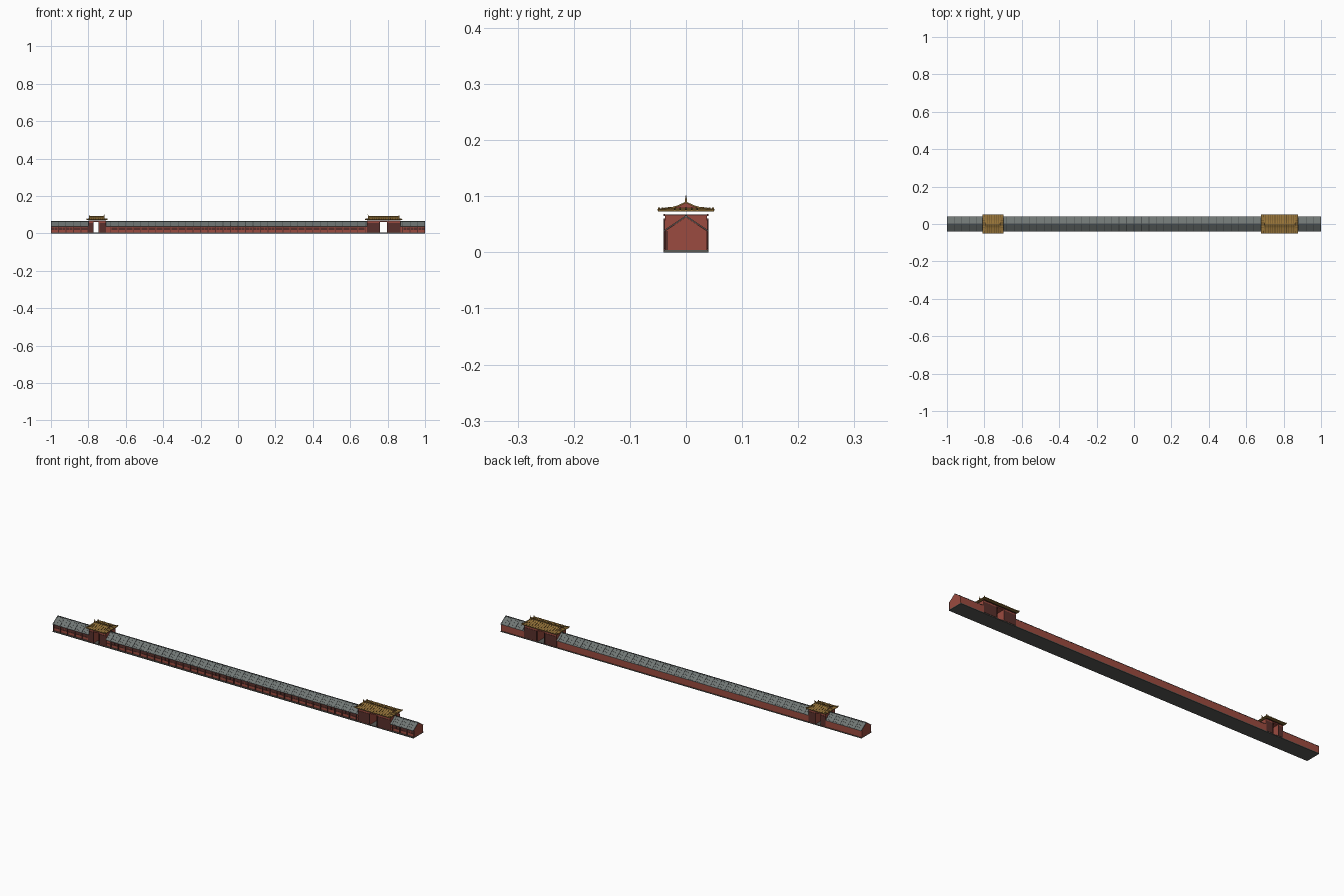
import bpy, bmesh
from mathutils import Vector

if "Cube" in bpy.data.objects:
    bpy.data.objects.remove(bpy.data.objects["Cube"])


def mat(name, rgb):
    m = bpy.data.materials.new(name)
    m.diffuse_color = (*rgb, 1)
    m.use_nodes = True
    m.node_tree.nodes["Principled BSDF"].inputs["Base Color"].default_value = m.diffuse_color
    return m


RED = mat("red_plaster", (0.33, 0.07, 0.05))
DARK = mat("dark_timber", (0.10, 0.03, 0.025))
GREY = mat("grey_tile", (0.16, 0.18, 0.175))
SLATE = mat("dark_tile", (0.07, 0.08, 0.08))
STONE = mat("stone", (0.10, 0.10, 0.09))
GOLD = mat("gold_tile", (0.30, 0.17, 0.04))
BRONZE = mat("gold_edge", (0.13, 0.075, 0.02))


class Part:
    """Collects simple solids into one object."""
    def __init__(self, name, material):
        self.name, self.material, self.bm = name, material, bmesh.new()

    def prism(self, profile, x0, x1):
        # closed (y, z) profile extruded along x
        a = [self.bm.verts.new((x0, y, z)) for y, z in profile]
        b = [self.bm.verts.new((x1, y, z)) for y, z in profile]
        self.bm.faces.new(a)
        self.bm.faces.new(b[::-1])
        n = len(a)
        for i in range(n):
            j = (i + 1) % n
            self.bm.faces.new((a[i], b[i], b[j], a[j]))

    def box(self, x0, x1, y0, y1, z0, z1):
        self.prism([(y0, z0), (y1, z0), (y1, z1), (y0, z1)], x0, x1)

    def beam(self, p, q, w, h):
        # slanted bar from p to q
        p, q = Vector(p), Vector(q)
        d = q - p
        s = Vector((d.y, -d.x, 0)).normalized() * w / 2
        u = Vector((0, 0, h))
        ends = [[self.bm.verts.new(c + o) for o in (-s, s, s + u, u - s)] for c in (p, q)]
        self.bm.faces.new(ends[0])
        self.bm.faces.new(ends[1][::-1])
        for i in range(4):
            j = (i + 1) % 4
            self.bm.faces.new((ends[0][i], ends[1][i], ends[1][j], ends[0][j]))

    def done(self):
        bmesh.ops.recalc_face_normals(self.bm, faces=self.bm.faces)
        me = bpy.data.meshes.new(self.name)
        self.bm.to_mesh(me)
        self.bm.free()
        me.materials.append(self.material)
        bpy.context.collection.objects.link(bpy.data.objects.new(self.name, me))


GATES = [("left_gate", -0.80, -0.706, -0.772, -0.745), ("right_gate", 0.69, 0.87, 0.758, 0.796)]
SPANS = [(-1.0, -0.80), (-0.706, 0.69), (0.87, 1.0)]
BAY = 0.04

# continuous stone base
base = Part("stone_base", STONE)
base.box(-1, 1, -0.04, 0.04, 0, 0.004)
base.done()

# long gallery: walls, posts, windows and tiled roof
wall = Part("gallery_walls", RED)
posts = Part("gallery_posts", DARK)
panes = Part("gallery_windows", DARK)
roof = Part("gallery_roof", GREY)
ribs = Part("gallery_roof_ribs", SLATE)
rolls = Part("gallery_tile_rolls", GREY)
for x0, x1 in SPANS:
    wall.prism([(-0.032, 0.004), (0.037, 0.004), (0.037, 0.038), (0, 0.063),
                (-0.037, 0.038), (-0.032, 0.038)], x0, x1)
    posts.box(x0, x1, -0.037, -0.032, 0.034, 0.0378)
    posts.box(x0, x1, -0.034, -0.031, 0.018, 0.0195)
    roof.prism([(-0.04, 0.0365), (0, 0.0632), (0.04, 0.0365), (0.04, 0.038),
                (0, 0.065), (-0.04, 0.038)], x0, x1)
    ribs.box(x0, x1, -0.0015, 0.0015, 0.0635, 0.0662)
for i in range(201):
    x = -1 + i * BAY / 4
    for x0, x1 in SPANS:
        if not x0 - 1e-4 <= x <= x1 + 1e-4:
            continue
        big = i % 4 == 0
        w = 0.0016 if big else 0.001
        xc = min(max(x, x0 + w), x1 - w)
        for s in (-1, 1):
            (ribs if big else rolls).beam((xc, s * 0.04, 0.0375), (xc, 0, 0.0645), 2 * w,
                                          0.0014 if big else 0.0009)
        if big:
            c = min(max(x, x0 + 0.002), x1 - 0.002)
            posts.box(c - 0.002, c + 0.002, -0.037, -0.0325, 0.004, 0.036)
            if x + BAY <= x1 + 1e-4:
                for k in range(2):
                    a = x + 0.004 + k * 0.0165
                    panes.box(a, a + 0.0155, -0.0328, -0.031, 0.0195, 0.033)
for p in (wall, posts, panes, roof, ribs, rolls):
    p.done()

# end wall trim
trim = Part("end_wall_trim", DARK)
for s in (-1, 1):
    xa, xb = sorted((s * 1.0, s * 0.9985))
    trim.box(xa, xb, -0.037, 0.037, 0.0355, 0.037)
trim.done()


def gate(name, x0, x1, d0, d1):
    # two piers and a lintel around the open passage
    piers = Part(name + "_piers", RED)
    for a, b in ((x0, d0), (d1, x1)):
        piers.box(a, b, -0.0375, 0.0375, 0.004, 0.066)
    piers.box(d0, d1, -0.0375, 0.0375, 0.06, 0.066)
    piers.done()

    # dark facing panels, door frame and cap
    face = Part(name + "_facing", DARK)
    for s in (-1, 1):
        ya, yb = sorted((s * 0.037, s * 0.039))
        for a, b in ((x0 + 0.001, d0 - 0.004), (d1 + 0.004, x1 - 0.001)):
            face.box(a, b, ya, yb, 0.006, 0.057)
        yc, yd = sorted((s * 0.037, s * 0.04))
        for a in (d0 - 0.003, d1):
            face.box(a, a + 0.003, yc, yd, 0.004, 0.06)
        face.box(x0, x1, yc, yd, 0.065, 0.068)
    face.box(x0, x1, -0.038, 0.038, 0.066, 0.0675)
    face.done()

    # skirt of the hip-and-gable roof, dished upwards in the middle
    r0, r1 = x0 - 0.010, x1 + 0.007
    g0, g1 = r0 + 0.018, r1 - 0.018
    skirt = Part(name + "_roof_skirt", GOLD)
    bm = skirt.bm
    rings = []
    for a, b, y, z in ((g0, g1, 0.027, 0.0755), (r0, r1, 0.050, 0.0725),
                       (r0, r1, 0.050, 0.0755), (g0, g1, 0.027, 0.079)):
        rings.append([bm.verts.new(c) for c in ((a, -y, z), (b, -y, z), (b, y, z), (a, y, z))])
    for lo, hi in zip(rings, rings[1:]):
        for i in range(4):
            j = (i + 1) % 4
            bm.faces.new((lo[i], lo[j], hi[j], hi[i]))
    bm.faces.new(rings[0])
    bm.faces.new(rings[-1])
    skirt.done()

    # concave upper slopes with red gables
    curve = [(-0.027, 0.0785), (-0.015, 0.082), (-0.006, 0.086), (0, 0.089)]
    prof = curve + [(-y, z) for y, z in curve[-2::-1]]
    upper = Part(name + "_upper_roof", GOLD)
    upper.prism(prof + [(y, z - 0.0012) for y, z in prof[::-1]], g0 - 0.003, g1 + 0.003)
    upper.done()
    gable = Part(name + "_gables", RED)
    gable.prism([(y, z - 0.0006) for y, z in prof], g0, g1)
    gable.done()

    # tile rolls running down the slopes and end skirts
    tiles = Part(name + "_tile_rolls", BRONZE)
    n = round((r1 - r0) / 0.012)
    for i in range(1, n):
        x = r0 + (r1 - r0) * i / n
        for s in (-1, 1):
            if g0 - 0.003 < x < g1 + 0.003:
                path = [(s * 0.0505, 0.0748)] + [(-s * y, z) for y, z in curve]
            else:
                t = min(x - r0, r1 - x) / 0.018
                path = [(s * 0.0505, 0.0748), (s * (0.05 - 0.023 * t), 0.0755 + 0.0033 * t)]
            for p, q in zip(path, path[1:]):
                tiles.beam((x, *p), (x, *q), 0.003, 0.0012)
    for i in range(-2, 3):
        for e, g in ((r0, g0), (r1, g1)):
            tiles.beam((e, i * 0.01, 0.0752), (g, i * 0.01, 0.0788), 0.003, 0.001)
    tiles.done()

    # main ridge, horned finials, hip ridges and corner beasts
    ridge = Part(name + "_ridges", GOLD)
    ridge.box(g0 - 0.003, g1 + 0.003, -0.0015, 0.0015, 0.088, 0.092)
    for e, g, d in ((r0, g0, -1), (r1, g1, 1)):
        a, b = sorted((g + d * 0.004, g - d * 0.002))
        ridge.box(a, b, -0.002, 0.002, 0.089, 0.096)
        ridge.beam((g + d * 0.001, 0, 0.095), (g + d * 0.005, 0, 0.100), 0.002, 0.0015)
        for s in (-1, 1):
            ridge.beam((e, s * 0.05, 0.0755), (g, s * 0.027, 0.079), 0.003, 0.002)
            for p, q in zip(curve, curve[1:]):
                ridge.beam((g + d * 0.002, s * p[0], p[1]), (g + d * 0.002, s * q[0], q[1]), 0.003, 0.0017)
            for k in (0.08, 0.35):
                x, y = e + (g - e) * k, s * (0.05 - 0.023 * k)
                ridge.box(x - 0.0015, x + 0.0015, y - 0.002, y + 0.002, 0.0755, 0.0795)
    ridge.done()


for g in GATES:
    gate(*g)
